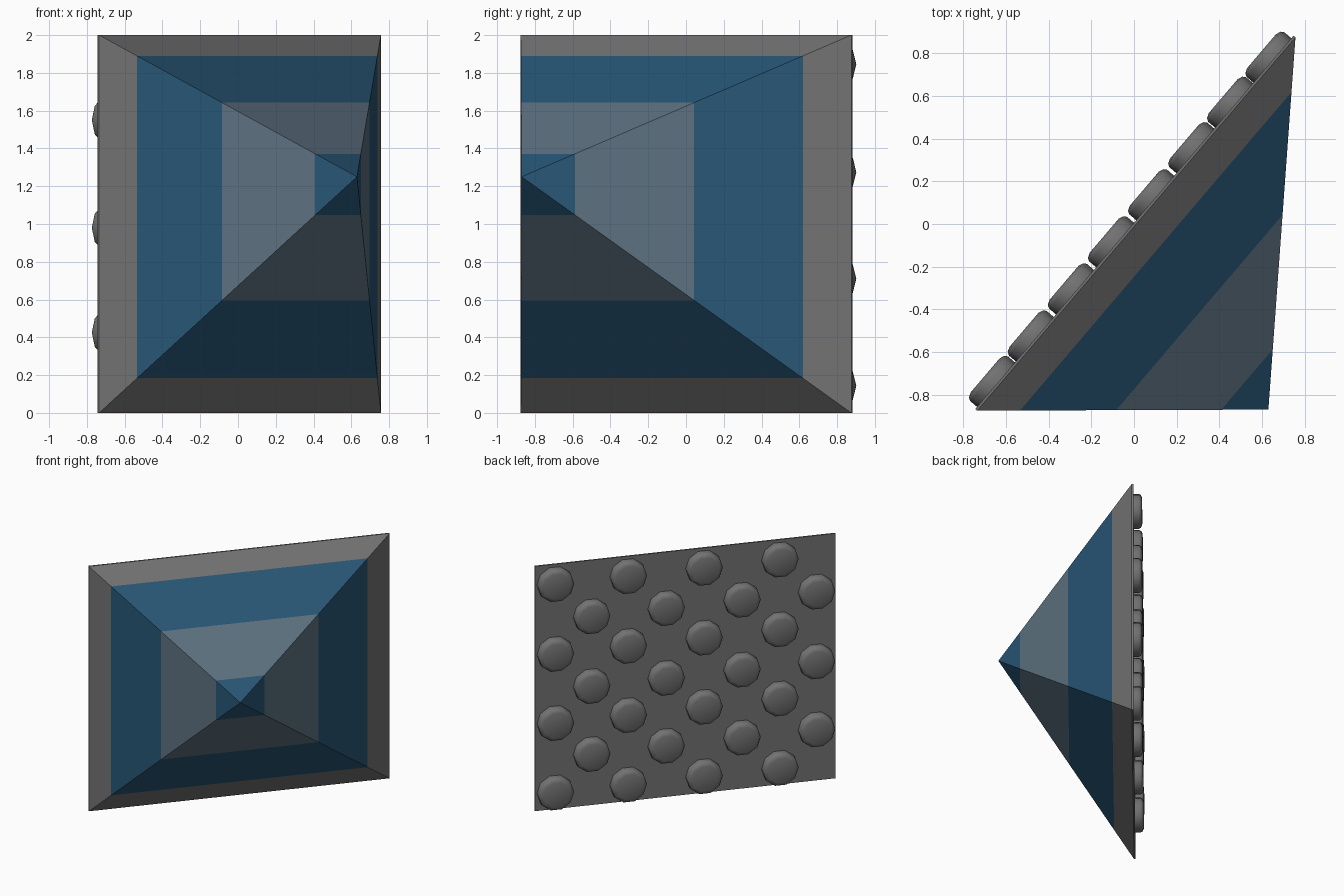
import bpy, bmesh, math
from mathutils import Vector, Matrix

if "Cube" in bpy.data.objects:
    bpy.data.objects.remove(bpy.data.objects["Cube"])


def material(name, rgb):
    m = bpy.data.materials.new(name)
    m.diffuse_color = (*rgb, 1)
    m.use_nodes = True
    m.node_tree.nodes["Principled BSDF"].inputs["Base Color"].default_value = m.diffuse_color
    return m


GREY = material("grey", (0.17, 0.17, 0.17))
BLUE = material("deep blue", (0.021, 0.093, 0.18))
SLATE = material("slate", (0.109, 0.165, 0.216))

# Vertical base plane running diagonally, and its outward (rear) normal
START, END = Vector((-0.735, -0.875, 0)), Vector((0.757, 0.875, 0))
ALONG = (END - START).normalized()
UP = Vector((0, 0, 1))
REAR = UP.cross(ALONG)
WIDTH = (END - START).length
HEIGHT = 2.0
APEX = Vector((0.63, -0.87, 1.25))


def finish(name, bm, mats):
    bmesh.ops.recalc_face_normals(bm, faces=bm.faces)
    me = bpy.data.meshes.new(name)
    bm.to_mesh(me)
    bm.free()
    for m in mats:
        me.materials.append(m)
    ob = bpy.data.objects.new(name, me)
    bpy.context.collection.objects.link(ob)
    return ob


# Leaning pyramid, sliced into colour bands from base to tip
corners = [START, END, END + UP * HEIGHT, START + UP * HEIGHT]
bm = bmesh.new()
rings = [[bm.verts.new(c.lerp(APEX, t)) for c in corners] for t in (0, 0.147, 0.477, 0.838)]
tip = bm.verts.new(APEX)
bm.faces.new(rings[0])
for band, ring in enumerate(rings):
    for i in range(4):
        j = (i + 1) % 4
        if band < 3:
            f = bm.faces.new((ring[i], ring[j], rings[band + 1][j], rings[band + 1][i]))
        else:
            f = bm.faces.new((ring[i], ring[j], tip))
        f.material_index = (0, 1, 2, 1)[band]
finish("banded_pyramid", bm, [GREY, BLUE, SLATE])

# Thin backing plate
frame = Matrix((ALONG, UP, REAR)).transposed().to_4x4()
bm = bmesh.new()
bmesh.ops.create_cube(bm, size=1)
bm.transform(Matrix.Translation((START + END) / 2 + UP * HEIGHT / 2 + REAR * 0.006)
             @ frame @ Matrix.Diagonal((WIDTH, HEIGHT, 0.012, 1)))
finish("backing_plate", bm, [GREY])

# Staggered rounded studs on the rear
SIDES = 10
PROFILE = [(0.137, 0.005), (0.137, 0.055), (0.128, 0.07), (0.105, 0.079)]
bm = bmesh.new()
columns = (0.15, 0.43, 0.72, 1.01, 1.30, 1.59, 1.87, 2.147)
for n, u in enumerate(columns):
    rows = (0.425, 0.98, 1.55) if n % 2 == 0 else (0.143, 0.71, 1.275, 1.845)
    for z in rows:
        centre = START + ALONG * u + UP * z
        loops = []
        for r, h in PROFILE:
            loops.append([bm.verts.new(centre + REAR * h
                          + ALONG * r * math.cos(a) + UP * r * math.sin(a))
                          for a in (math.tau * k / SIDES for k in range(SIDES))])
        for lo, hi in zip(loops, loops[1:]):
            for k in range(SIDES):
                m = (k + 1) % SIDES
                bm.faces.new((lo[k], lo[m], hi[m], hi[k]))
        bm.faces.new(loops[-1])
        bm.faces.new(loops[0][::-1])
studs = finish("rear_studs", bm, [GREY])
bpy.context.view_layer.objects.active = studs
studs.select_set(True)
bpy.ops.object.shade_smooth_by_angle(angle=math.radians(40))
